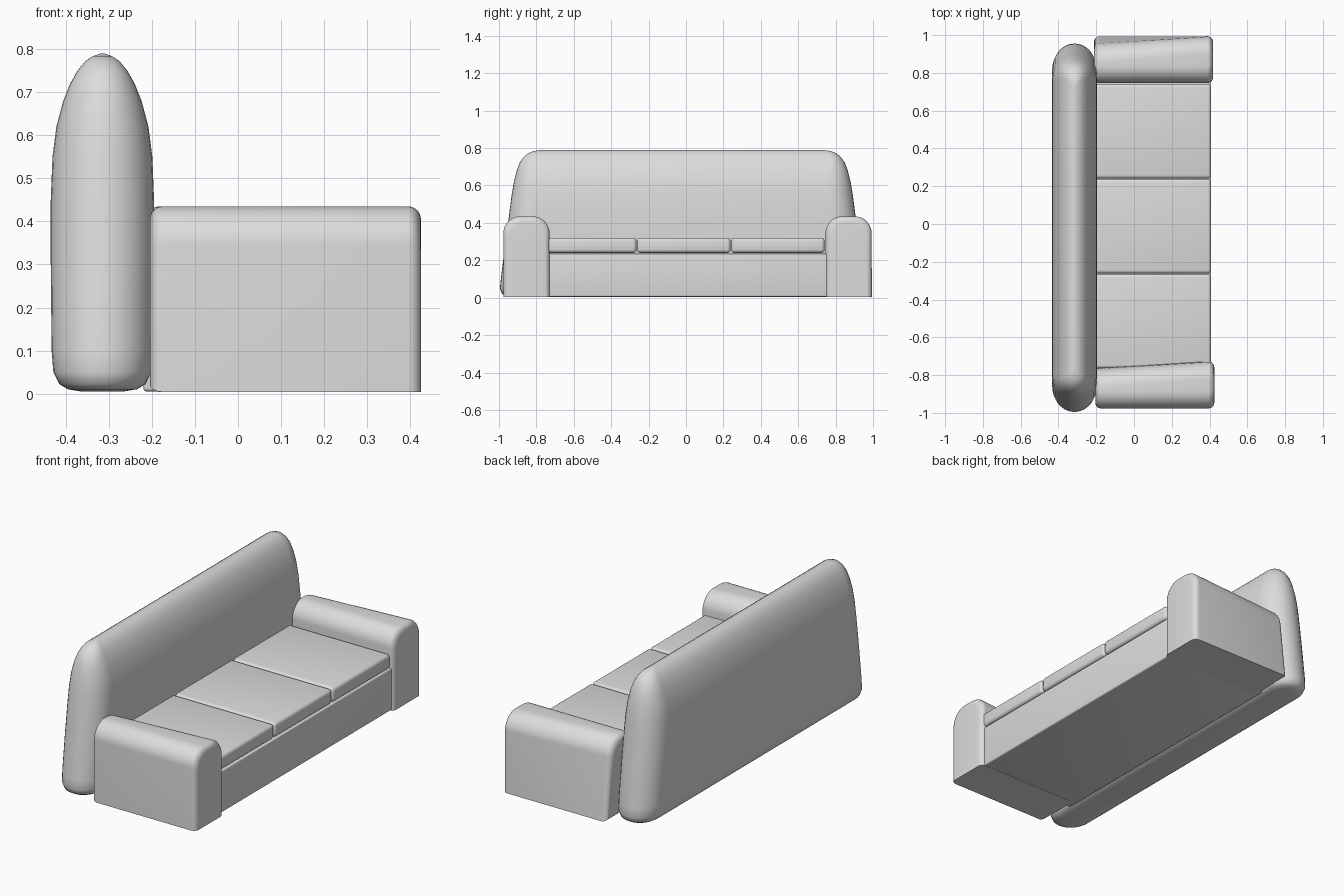
import bpy, bmesh, math
from mathutils import Vector

cube = bpy.data.objects.get("Cube")
if cube:
    bpy.data.objects.remove(cube, do_unlink=True)

GREY = (0.72, 0.72, 0.72, 1)
fabric = bpy.data.materials.new("grey fabric")
fabric.use_nodes = True
fabric.diffuse_color = GREY
fabric.node_tree.nodes["Principled BSDF"].inputs["Base Color"].default_value = GREY


def finish(name, bm, angle):
    """Turn a bmesh into a smooth shaded fabric object."""
    bmesh.ops.recalc_face_normals(bm, faces=bm.faces)
    mesh = bpy.data.meshes.new(name)
    bm.to_mesh(mesh)
    bm.free()
    mesh.materials.append(fabric)
    obj = bpy.data.objects.new(name, mesh)
    bpy.context.collection.objects.link(obj)
    bpy.ops.object.select_all(action="DESELECT")
    obj.select_set(True)
    bpy.context.view_layer.objects.active = obj
    bpy.ops.object.shade_smooth_by_angle(angle=math.radians(angle))
    return obj


def loft(name, rings, angle=40):
    """Skin a list of closed rings and cap both ends."""
    bm = bmesh.new()
    loops = [[bm.verts.new(p) for p in ring] for ring in rings]
    for a, b in zip(loops, loops[1:]):
        for i in range(len(a)):
            j = (i + 1) % len(a)
            bm.faces.new((a[i], a[j], b[j], b[i]))
    bm.faces.new(loops[0])
    bm.faces.new(loops[-1])
    return finish(name, bm, angle)


def rounded_box(name, low, high, bevel):
    low, high = Vector(low), Vector(high)
    bm = bmesh.new()
    bmesh.ops.create_cube(bm, size=1)
    for v in bm.verts:
        v.co = (low + high) / 2 + v.co * (high - low)
    bmesh.ops.bevel(bm, geom=bm.edges[:], offset=bevel, segments=4,
                    profile=0.5, affect="EDGES")
    return finish(name, bm, 40)


# Backrest: stacked stadium outlines (height, half thickness, half length)
def back_ring(z, w, l, steps=16):
    end = w * 1.1
    ring = []
    for side in (1, -1):
        for k in range(steps + 1):
            a = math.pi * k / steps
            ring.append((-0.315 + side * w * math.cos(a),
                         -0.02 + side * (l - end + end * math.sin(a)), z))
    return ring


back_profile = [
    (0.005, 0.05, 0.91), (0.01, 0.08, 0.945), (0.022, 0.1, 0.965),
    (0.05, 0.114, 0.975), (0.1, 0.118, 0.97), (0.3, 0.12, 0.945),
    (0.45, 0.12, 0.925), (0.55, 0.116, 0.912), (0.62, 0.107, 0.9),
    (0.68, 0.091, 0.885), (0.72, 0.075, 0.87), (0.75, 0.058, 0.85),
    (0.772, 0.04, 0.825), (0.784, 0.022, 0.795), (0.79, 0.004, 0.75)]
loft("backrest", [back_ring(*p) for p in back_profile], 60)


# Arms: arched profile lofted front to back, upper back pinched on the +y side
def arm_ring(x, inset, lift, y0, back):
    half, top, r = 0.124 - inset, 0.435 - inset, 0.09
    pts = [(-half, lift), (half, lift)]
    for k in range(13):
        a = math.pi / 2 * k / 12
        pts.append((half - r + r * math.cos(a), top - r + r * math.sin(a)))
    for k in range(13):
        a = math.pi / 2 * (1 + k / 12)
        pts.append((-half + r + r * math.cos(a), top - r + r * math.sin(a)))
    t = (x - back) / 0.63
    ring = []
    for y, z in pts:
        pinch = 0.05 * (z / 0.43) * (1 - t) if y > 0 else 0
        ring.append((x, y0 + y - pinch, z))
    return ring


def arm(name, y0, back):
    r, length, steps = 0.03, 0.63, 6
    rings = []
    for k in range(steps + 1):
        a = math.pi / 2 * k / steps
        e = r * (1 - math.sin(a))
        rings.append(arm_ring(back + r * (1 - math.cos(a)), e, 0.004 + e * 0.6, y0, back))
    for k in range(steps + 1):
        a = math.pi / 2 * k / steps
        rings.append(arm_ring(back + length - r * (1 - math.sin(a)),
                              r * (1 - math.cos(a)), 0.004, y0, back))
    loft(name, rings)


arm("right_arm", -0.852, -0.205)
arm("left_arm", 0.87, -0.212)

# Seat base and its three cushions
rounded_box("seat_base", (-0.22, -0.78, 0.005), (0.405, 0.78, 0.235), 0.008)
for i, name in enumerate(("right", "middle", "left")):
    y = -0.515 + i * 0.503
    rounded_box(name + "_cushion", (-0.22, y - 0.25, 0.24),
                (0.408, y + 0.25, 0.32), 0.018)
